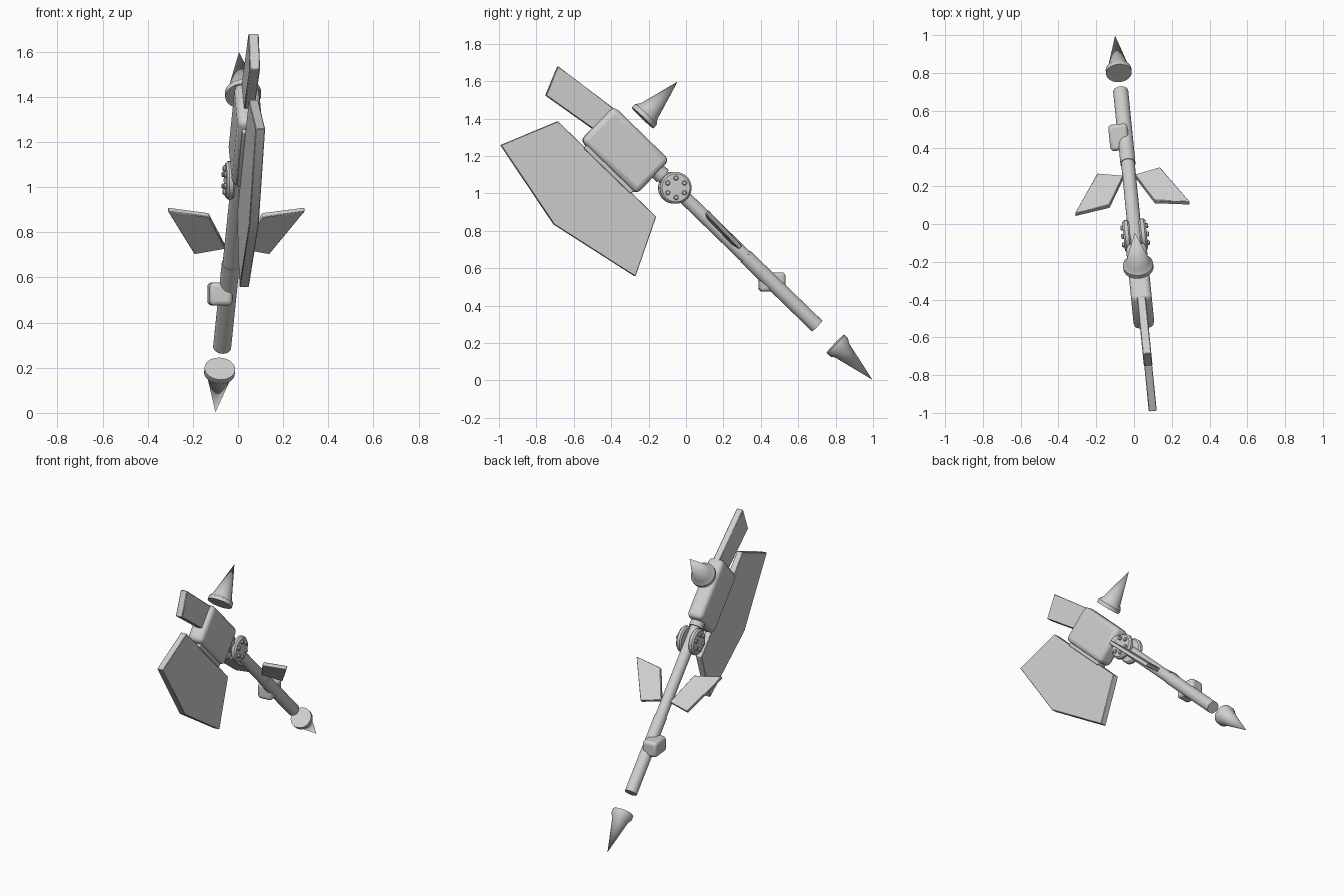
import bpy, bmesh, math
from mathutils import Matrix, Vector

cube = bpy.data.objects.get("Cube")
if cube:
    bpy.data.objects.remove(cube, do_unlink=True)

grey = bpy.data.materials.new("plain_grey")
grey.use_nodes = True
COLOR = (0.62, 0.62, 0.62, 1)
grey.diffuse_color = COLOR
grey.node_tree.nodes["Principled BSDF"].inputs["Base Color"].default_value = COLOR

# Axe frame: x = across, y = down the handle, z = towards the back spike
YAW = Matrix.Rotation(0.1, 4, "Z")
AXE = YAW @ Matrix.Translation((0, -0.06, 1.03)) @ Matrix.Rotation(-0.7685, 4, "X")
ALONG_HANDLE = Matrix.Rotation(-math.pi / 2, 4, "X")
ACROSS = Matrix.Rotation(math.pi / 2, 4, "Y")


def finish(name, bm, bevel=0, segments=3, frame=AXE):
    bmesh.ops.remove_doubles(bm, verts=bm.verts, dist=0.0001)
    bmesh.ops.recalc_face_normals(bm, faces=bm.faces)
    mesh = bpy.data.meshes.new(name)
    bm.to_mesh(mesh)
    bm.free()
    mesh.materials.append(grey)
    obj = bpy.data.objects.new(name, mesh)
    bpy.context.collection.objects.link(obj)
    obj.matrix_world = frame
    if bevel:
        mod = obj.modifiers.new("soft_edges", "BEVEL")
        mod.width = bevel
        mod.segments = segments
    bpy.ops.object.select_all(action="DESELECT")
    obj.select_set(True)
    bpy.context.view_layer.objects.active = obj
    bpy.ops.object.shade_smooth_by_angle(angle=math.radians(35))
    return obj


def box(name, low, high, bevel=0, frame=AXE):
    low, high = Vector(low), Vector(high)
    bm = bmesh.new()
    bmesh.ops.create_cube(bm, size=1)
    for v in bm.verts:
        v.co = (low + high) / 2 + v.co * (high - low)
    return finish(name, bm, bevel, frame=frame)


def plate(name, corners, push, bevel=0):
    """Extrude a flat outline by the vector push, centred on the outline."""
    push = Vector(push)
    bm = bmesh.new()
    face = bm.faces.new([bm.verts.new(Vector(c) - push / 2) for c in corners])
    out = bmesh.ops.extrude_face_region(bm, geom=[face])
    top = [g for g in out["geom"] if isinstance(g, bmesh.types.BMVert)]
    bmesh.ops.translate(bm, verts=top, vec=push)
    return finish(name, bm, bevel, 1)


def turned(name, profile, place, steps=32):
    """Turn a (radius, height) profile around its own z axis."""
    bm = bmesh.new()
    verts = [bm.verts.new((r, 0, h)) for r, h in profile]
    edges = [bm.edges.new(pair) for pair in zip(verts, verts[1:])]
    bmesh.ops.spin(bm, geom=verts + edges, cent=(0, 0, 0), axis=(0, 0, 1),
                   angle=math.tau, steps=steps)
    bmesh.ops.transform(bm, matrix=place, verts=bm.verts)
    return finish(name, bm)


def rod(name, radius, start, end):
    turned(name, [(0, start), (radius, start), (radius, end), (0, end)], ALONG_HANDLE)


# Handle and neck
rod("handle_upper", 0.036, -0.14, 0.53)
rod("handle_lower", 0.04, 0.53, 1.064)
rod("neck_collar", 0.045, -0.13, -0.09)

# Head block, with the strip that carries the blade
box("head_block", (-0.055, -0.54, -0.17), (0.055, -0.125, 0.085), 0.03)
box("blade_mount", (-0.035, -0.5, -0.19), (0.035, -0.15, -0.165), 0.006)

# Blade and top plate
blade = [(-0.70, -0.182), (-0.832, -0.487), (-0.332, -0.593), (0.176, -0.489), (0.034, -0.182)]
plate("blade", [(0, u, v) for u, v in blade], (0.042, 0, 0), 0.003)
top = [(-0.5, 0.08), (-0.905, 0.03), (-0.843, -0.128), (-0.5, -0.075)]
plate("top_plate", [(0, u, v) for u, v in top], (0.046, 0, 0), 0.004)

# Floating back spike and tail spike
turned("back_spike", [(0, 0), (0.08, 0), (0.08, 0.025), (0.062, 0.05), (0, 0.27)],
       Matrix.Translation((0, -0.384, 0.148)))
turned("tail_spike", [(0, 1.2), (0.068, 1.2), (0.068, 1.228), (0.053, 1.25), (0, 1.478)],
       ALONG_HANDLE)

# Pivot discs with bolts, and the wings, on both sides
wing = [(0.305, -0.31), (0.166, -0.035), (0.03, -0.07), (0.12, -0.275)]
disc = [(0, 0.025), (0.075, 0.025), (0.085, 0.034), (0.085, 0.052), (0.075, 0.062), (0, 0.062)]
bolt = [(0, 0.055), (0.013, 0.055), (0.013, 0.07), (0.009, 0.074), (0, 0.074)]
for side, sign in (("left", 1), ("right", -1)):
    turn = Matrix.Scale(sign, 4, (1, 0, 0)) @ ACROSS
    turned(side + "_pivot_disc", disc, turn)
    for i in range(6):
        a = math.tau * i / 6 + 0.25
        spot = Matrix.Translation((0, 0.052 * math.cos(a), 0.052 * math.sin(a)))
        turned(f"{side}_bolt_{i + 1}", bolt, spot @ turn, 12)
    # Wings lie flat in the plane of the handle, beyond the discs
    plate(side + "_wing", [(sign * x, u + 0.5, 0.005) for x, u in wing], (0, 0, 0.026), 0.003)

# Grip block, standing upright on the handle
box("grip_block", (-0.085, 0.395, 0.475), (0.017, 0.535, 0.578), 0.02, YAW)
